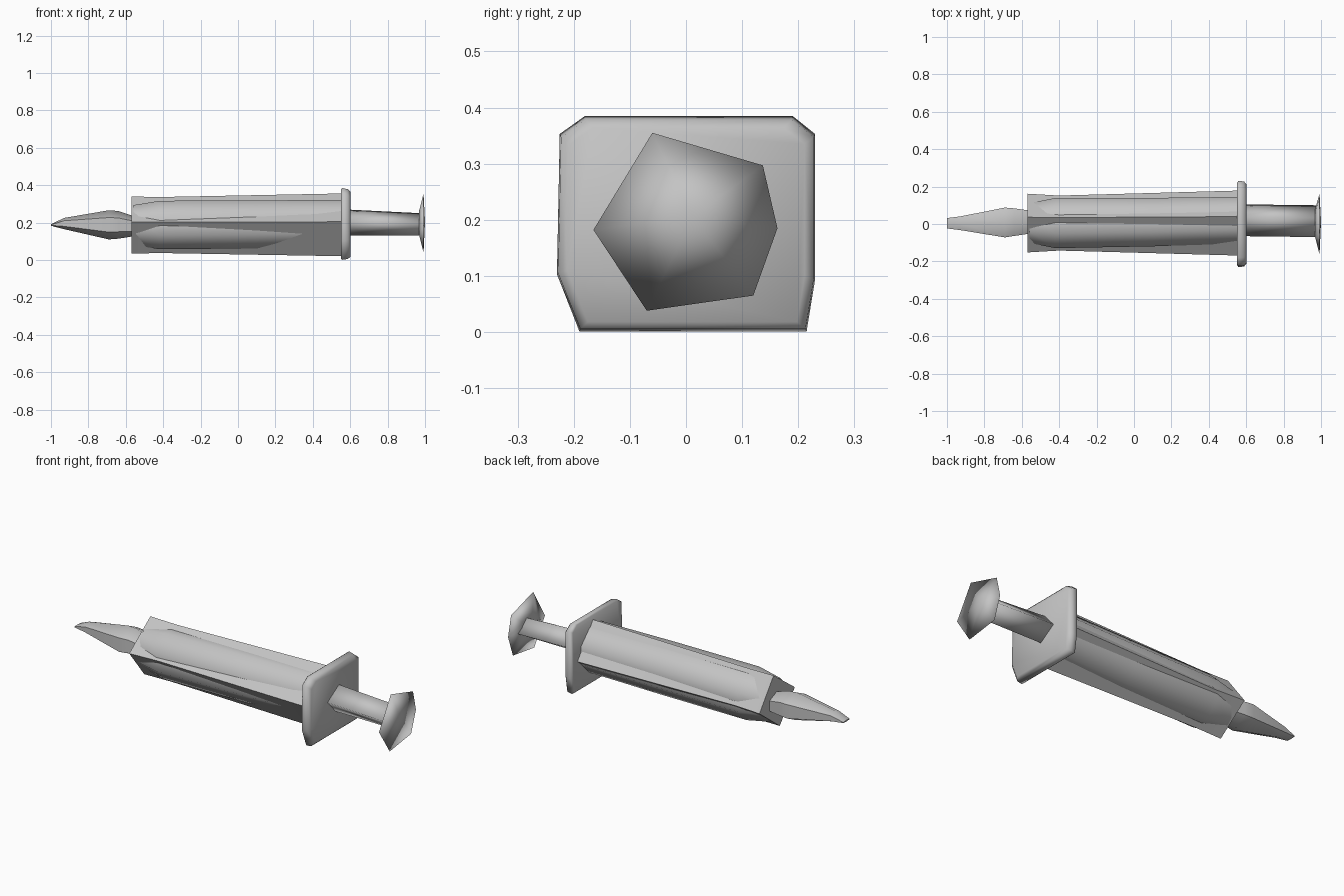
import bpy
import bmesh
import math

cube = bpy.data.objects.get("Cube")
if cube:
    bpy.data.objects.remove(cube, do_unlink=True)

grey = bpy.data.materials.new("plain grey")
grey.use_nodes = True
colour = (0.55, 0.55, 0.55, 1)
grey.diffuse_color = colour
grey.node_tree.nodes["Principled BSDF"].inputs["Base Color"].default_value = colour


def polygon(sides, turn=0):
    """Unit cross-section with the given number of sides."""
    angles = [math.radians(turn) + math.tau * i / sides for i in range(sides)]
    return [(math.cos(a), math.sin(a)) for a in angles]


def loft(name, profile, rings, smooth_angle, apex=None):
    """Skin a y-z profile along x; each ring is x, centre y, centre z, scale y, scale z."""
    bm = bmesh.new()
    loops = [[bm.verts.new((x, cy + sy * py, cz + sz * pz)) for py, pz in profile]
             for x, cy, cz, sy, sz in rings]
    n = len(profile)
    for a, b in zip(loops, loops[1:]):
        for i in range(n):
            j = (i + 1) % n
            bm.faces.new((a[i], a[j], b[j], b[i]))
    bm.faces.new(loops[0])
    if apex:
        tip = bm.verts.new(apex)
        for i in range(n):
            bm.faces.new((loops[-1][i], loops[-1][(i + 1) % n], tip))
    else:
        bm.faces.new(loops[-1])
    bmesh.ops.recalc_face_normals(bm, faces=bm.faces)
    mesh = bpy.data.meshes.new(name)
    bm.to_mesh(mesh)
    bm.free()
    mesh.materials.append(grey)
    obj = bpy.data.objects.new(name, mesh)
    bpy.context.collection.objects.link(obj)
    bpy.ops.object.select_all(action='DESELECT')
    obj.select_set(True)
    bpy.context.view_layer.objects.active = obj
    bpy.ops.object.shade_smooth_by_angle(angle=math.radians(smooth_angle))
    return obj


# Four-sided outer barrel with a slight waist near the nozzle
diamond = [(1, -0.1), (0.2, 1), (-1, 0.1), (-0.15, -1)]
loft("barrel", diamond, [
    (-0.57, 0.005, 0.187, 0.157, 0.152),
    (-0.40, 0.005, 0.187, 0.147, 0.150),
    (0.57, 0.005, 0.188, 0.174, 0.168)], 50)

# Rounder inner barrel that swells through the flat sides
loft("inner_barrel", polygon(8, 22.5), [
    (-0.56, 0.005, 0.187, 0.115, 0.115),
    (-0.42, 0.005, 0.187, 0.145, 0.140),
    (0.10, 0.010, 0.190, 0.140, 0.140),
    (0.56, 0.020, 0.195, 0.135, 0.135)], 60)

# Tapered needle tip, flattened to a wedge at its end
loft("needle_tip", polygon(6, 30), [
    (-1.0, 0.004, 0.187, 0.032, 0.004),
    (-0.93, 0.004, 0.195, 0.042, 0.030),
    (-0.69, 0.008, 0.188, 0.092, 0.078),
    (-0.64, 0.010, 0.188, 0.085, 0.074),
    (-0.55, 0.010, 0.180, 0.070, 0.052)], 60)

# Finger flange with clipped corners
flange = [(0.23, -0.1), (0.23, 0.16), (0.19, 0.192), (-0.18, 0.192),
          (-0.225, 0.16), (-0.23, -0.09), (-0.19, -0.192), (0.215, -0.192)]
loft("finger_flange", flange, [
    (0.55, 0, 0.193, 0.95, 0.97),
    (0.558, 0, 0.193, 1, 1),
    (0.588, 0, 0.192, 0.99, 0.97),
    (0.602, 0, 0.191, 0.92, 0.9)], 75)

# Four-sided plunger rod
loft("plunger_rod", diamond, [
    (0.58, 0.02, 0.20, 0.085, 0.07),
    (0.98, 0.015, 0.19, 0.085, 0.06)], 95)

# Irregular six-sided thumb rest flaring out from the rod
thumb = [(-0.07, 0.155), (0.127, 0.097), (0.153, -0.015),
         (0.11, -0.135), (-0.08, -0.162), (-0.175, -0.018)]
loft("thumb_rest", thumb, [
    (0.968, 0.01, 0.20, 0.45, 0.4),
    (0.992, 0.01, 0.20, 1, 1)], 180, apex=(1.0, 0.012, 0.205))
